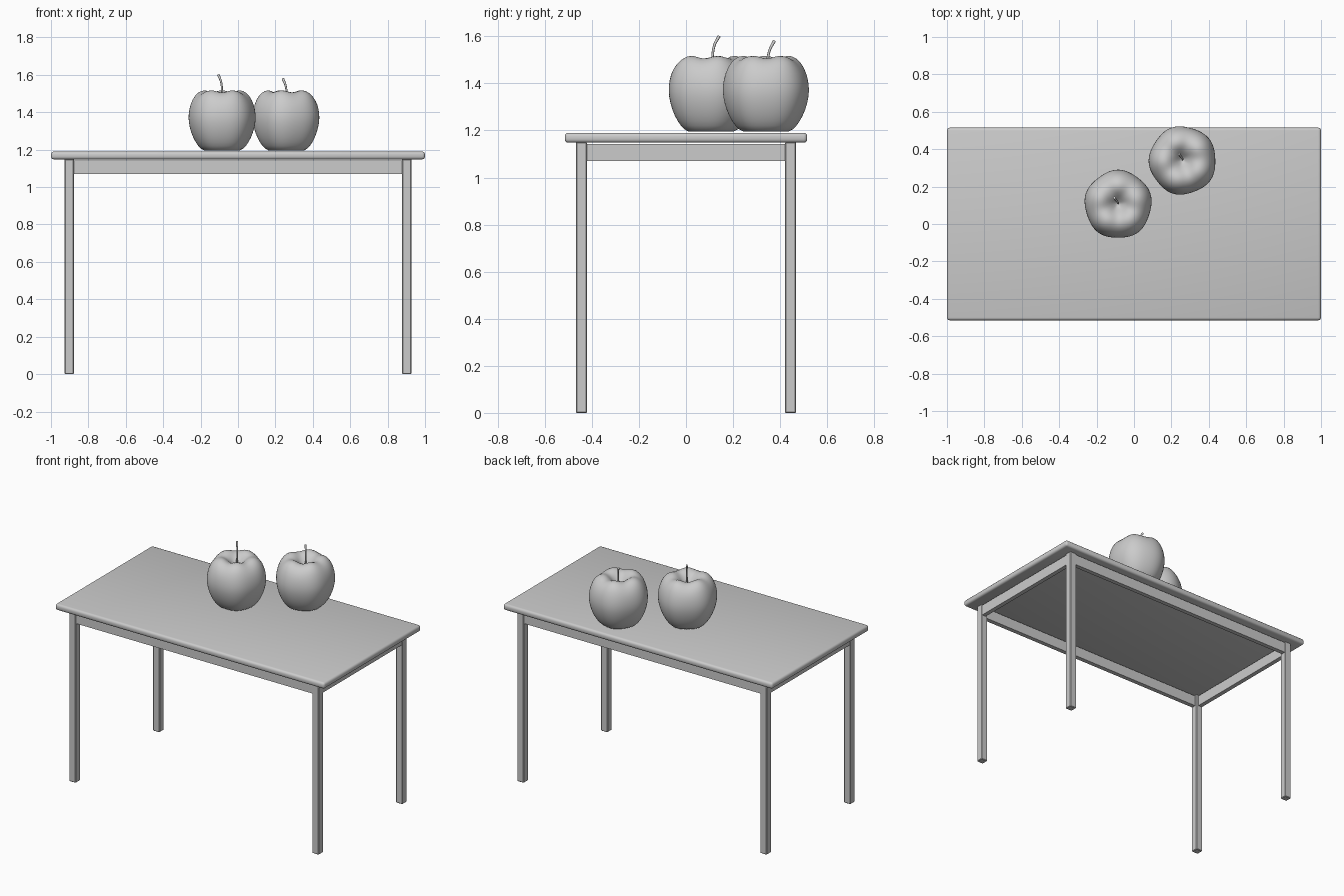
import bpy, bmesh, math

if "Cube" in bpy.data.objects:
    bpy.data.objects.remove(bpy.data.objects["Cube"])

grey = bpy.data.materials.new("plain grey")
grey.diffuse_color = (0.6, 0.6, 0.6, 1)
grey.use_nodes = True
grey.node_tree.nodes["Principled BSDF"].inputs["Base Color"].default_value = grey.diffuse_color


def finish(obj, smooth=True):
    obj.data.materials.append(grey)
    if smooth:
        for o in bpy.context.selected_objects:
            o.select_set(False)
        obj.select_set(True)
        bpy.context.view_layer.objects.active = obj
        bpy.ops.object.shade_smooth_by_angle(angle=math.radians(40))
    return obj


def box(name, lo, hi, bevel=0.0, segments=1):
    bm = bmesh.new()
    bmesh.ops.create_cube(bm, size=1)
    for v in bm.verts:
        v.co = [(lo[i] + hi[i]) / 2 + v.co[i] * (hi[i] - lo[i]) for i in range(3)]
    if bevel:
        bmesh.ops.bevel(bm, geom=bm.edges[:], offset=bevel, segments=segments,
                        profile=0.5, affect='EDGES')
    mesh = bpy.data.meshes.new(name)
    bm.to_mesh(mesh)
    bm.free()
    obj = bpy.data.objects.new(name, mesh)
    bpy.context.collection.objects.link(obj)
    return finish(obj, segments > 1)


# Table top with rounded edges
TOP = 1.19
box("table_top", (-1, -0.515, 1.148), (1, 0.515, TOP), 0.015, 3)

# Legs
X0, X1, Y0, Y1 = 0.878, 0.927, 0.42, 0.468
for sx, xn in ((-1, "left"), (1, "right")):
    for sy, yn in ((-1, "front"), (1, "back")):
        xs = sorted((sx * X0, sx * X1))
        ys = sorted((sy * Y0, sy * Y1))
        box(f"{yn}_{xn}_leg", (xs[0], ys[0], 0), (xs[1], ys[1], 1.15), 0.004)

# Apron rails between the legs, a hair below the top
for s, n in ((-1, "front"), (1, "back")):
    ys = sorted((s * 0.434, s * 0.464))
    box(f"{n}_rail", (-X0, ys[0], 1.07), (X0, ys[1], 1.142))
for s, n in ((-1, "left"), (1, "right")):
    xs = sorted((s * 0.893, s * 0.923))
    box(f"{n}_rail", (xs[0], -Y0, 1.07), (xs[1], Y0, 1.142))

# Apple half profile: radius, height
PROFILE = [(0.04, 0.018), (0.08, 0.0), (0.112, 0.01), (0.142, 0.048),
           (0.166, 0.10), (0.179, 0.155), (0.180, 0.20), (0.170, 0.252),
           (0.147, 0.298), (0.112, 0.323), (0.078, 0.322), (0.045, 0.298),
           (0.02, 0.268)]


def apple(name, x, y, turn, stem_top):
    n = 40
    bm = bmesh.new()
    rings = []
    for r, z in PROFILE:
        ring = []
        for i in range(n):
            a = math.tau * i / n
            lobe = math.cos(5 * (a - math.pi / 2 - turn))
            rr = r * (1 + 0.022 * lobe)
            zz = z + (0.006 * lobe if z > 0.29 and r > 0.07 else 0)
            ring.append(bm.verts.new((rr * math.cos(a), rr * math.sin(a) * 1.02, zz)))
        rings.append(ring)
    for a, b in zip(rings, rings[1:]):
        for i in range(n):
            j = (i + 1) % n
            bm.faces.new((a[i], a[j], b[j], b[i]))
    # close the two dimples
    for ring, z, flip in ((rings[0], 0.03, True), (rings[-1], 0.255, False)):
        c = bm.verts.new((0, 0, z))
        for i in range(n):
            tri = (ring[i], ring[(i + 1) % n], c)
            bm.faces.new(tri[::-1] if flip else tri)
    mesh = bpy.data.meshes.new(name)
    bm.to_mesh(mesh)
    bm.free()
    for p in mesh.polygons:
        p.use_smooth = True
    obj = bpy.data.objects.new(name, mesh)
    obj.location = (x, y, TOP)
    bpy.context.collection.objects.link(obj)
    obj.modifiers.new("smooth", 'SUBSURF').levels = 1
    obj.modifiers["smooth"].render_levels = 1
    finish(obj, False)

    # curved stem
    cu = bpy.data.curves.new(name + "_stem", 'CURVE')
    cu.dimensions = '3D'
    cu.bevel_depth = 0.006
    cu.bevel_resolution = 2
    cu.use_fill_caps = True
    pts = [(0, 0, 0.24), (0, 0.002, 0.31), (-0.005, 0.01, stem_top - 0.04),
           (-0.02, 0.03, stem_top)]
    sp = cu.splines.new('BEZIER')
    sp.bezier_points.add(len(pts) - 1)
    for i, (bp, p) in enumerate(zip(sp.bezier_points, pts)):
        bp.co = p
        bp.handle_left_type = bp.handle_right_type = 'AUTO'
        bp.radius = 1.15 if i == len(pts) - 1 else 0.9
    stem = bpy.data.objects.new(name + "_stem", cu)
    stem.location = (x, y + 0.005, TOP)
    bpy.context.collection.objects.link(stem)
    cu.materials.append(grey)


apple("left_apple", -0.085, 0.105, 0.0, 0.41)
apple("right_apple", 0.26, 0.34, 0.35, 0.39)
